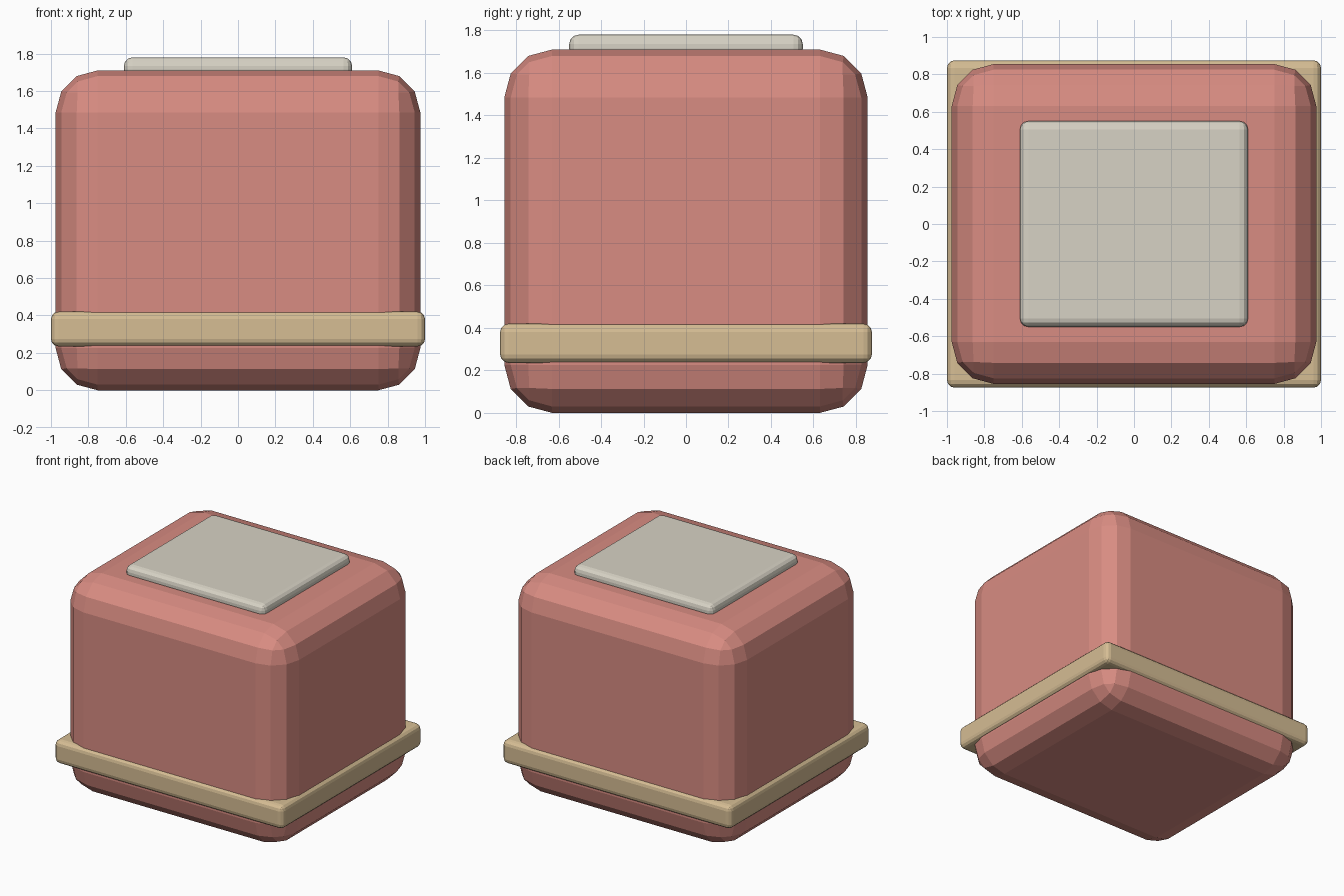
import bpy, bmesh

if "Cube" in bpy.data.objects:
    bpy.data.objects.remove(bpy.data.objects["Cube"])


def material(name, rgb):
    m = bpy.data.materials.new(name)
    m.diffuse_color = (*rgb, 1.0)
    m.use_nodes = True
    m.node_tree.nodes["Principled BSDF"].inputs["Base Color"].default_value = m.diffuse_color
    return m


def rounded_box(name, size, z_low, z_high, radius, segments, mat):
    """Box centred on x and y, all edges rounded, flat shaded."""
    bm = bmesh.new()
    bmesh.ops.create_cube(bm, size=1.0)
    for v in bm.verts:
        v.co.x *= size[0]
        v.co.y *= size[1]
        v.co.z = z_high if v.co.z > 0 else z_low
    bmesh.ops.bevel(bm, geom=bm.edges[:], offset=radius, offset_type='OFFSET',
                    segments=segments, profile=0.5, affect='EDGES')
    mesh = bpy.data.meshes.new(name)
    bm.to_mesh(mesh)
    bm.free()
    mesh.materials.append(mat)
    obj = bpy.data.objects.new(name, mesh)
    bpy.context.collection.objects.link(obj)
    return obj


pink = material("dusty_pink", (0.69, 0.262, 0.223))
tan = material("tan", (0.67, 0.51, 0.296))
cream = material("pale_grey", (0.68, 0.645, 0.555))

# Main block
rounded_box("body", (1.95, 1.71), 0.0, 1.71, 0.225, 3, pink)
# Trim running round the lower body
rounded_box("lower_band", (2.0, 1.75), 0.235, 0.42, 0.04, 3, tan)
# Plate set into the top
rounded_box("top_plate", (1.22, 1.10), 1.67, 1.78, 0.045, 3, cream)
